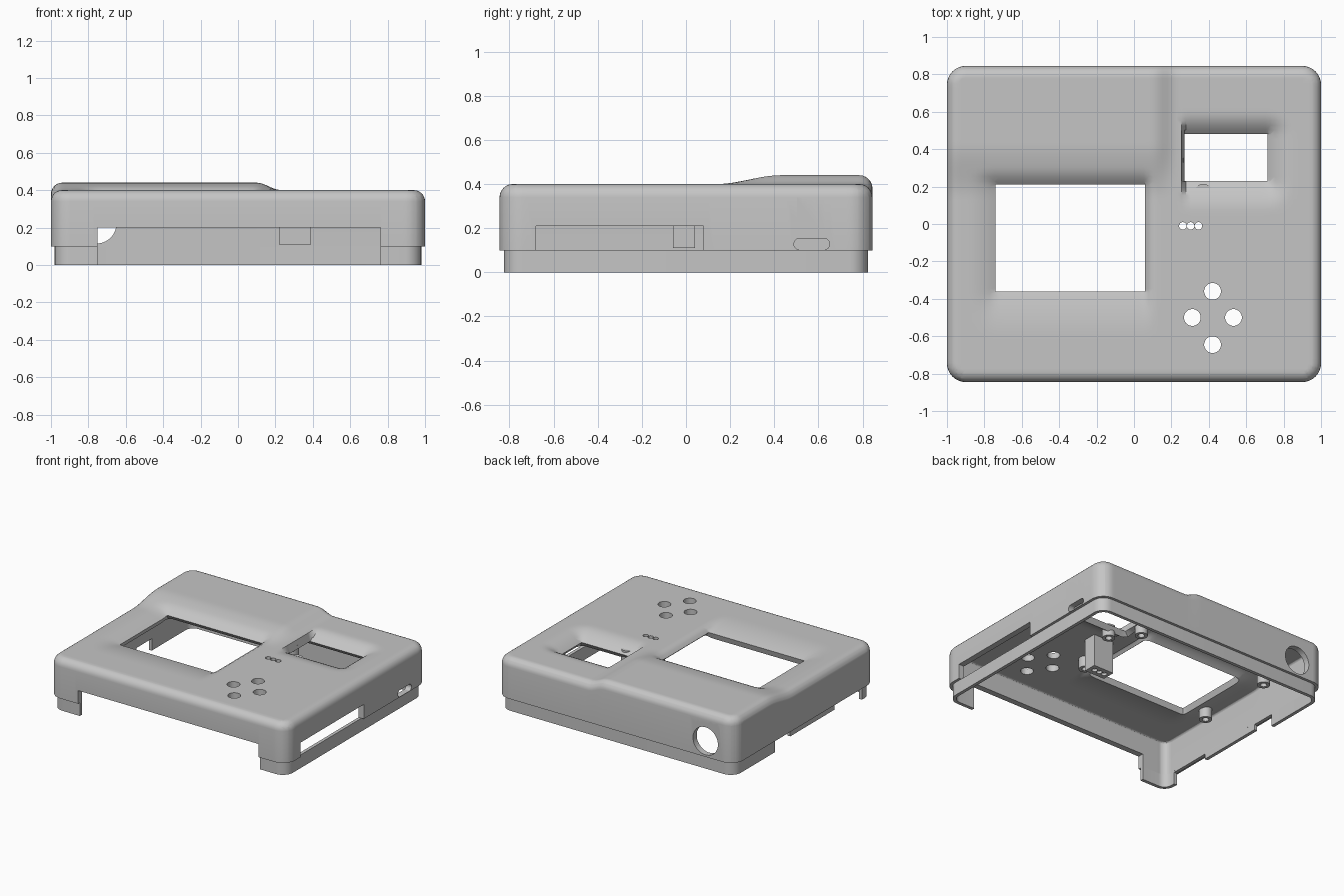
import bpy, bmesh, math
from mathutils import Vector, Matrix

if "Cube" in bpy.data.objects:
    bpy.data.objects.remove(bpy.data.objects["Cube"])

grey = bpy.data.materials.new("matte grey")
grey.use_nodes = True
GREY = (0.56, 0.56, 0.56, 1)
grey.diffuse_color = GREY
grey.node_tree.nodes["Principled BSDF"].inputs["Base Color"].default_value = GREY


def finish(bm, name, thickness):
    """Turn an open skin into a solid wall of the given thickness."""
    mesh = bpy.data.meshes.new(name)
    bm.to_mesh(mesh)
    bm.free()
    mesh.materials.append(grey)
    ob = bpy.data.objects.new(name, mesh)
    bpy.context.collection.objects.link(ob)
    mod = ob.modifiers.new("Wall", "SOLIDIFY")
    mod.thickness, mod.offset = thickness, -1
    bpy.ops.object.select_all(action="DESELECT")
    ob.select_set(True)
    bpy.context.view_layer.objects.active = ob
    bpy.ops.object.modifier_apply(modifier=mod.name)
    bpy.ops.object.shade_smooth_by_angle(angle=math.radians(32))


def skin(hx, hy, corner, z0, z1, top=0):
    """Open-bottomed rounded wall; with top > 0 it gets a rounded edge and a lid."""
    levels = [(z0, 0)]
    if top:
        for k in range(7):
            a = math.pi / 2 * k / 6
            levels.append((z1 - top + top * math.sin(a), top * (1 - math.cos(a))))
    else:
        levels.append((z1, 0))
    bm = bmesh.new()
    rings = []
    for z, inset in levels:
        ring = []
        for q, (sx, sy) in enumerate(((1, 1), (-1, 1), (-1, -1), (1, -1))):
            for k in range(9):
                a = math.pi / 2 * (q + k / 8)
                r = corner - inset
                ring.append(bm.verts.new((sx * (hx - corner) + r * math.cos(a),
                                          sy * (hy - corner) + r * math.sin(a), z)))
        rings.append(ring)
    for low, high in zip(rings, rings[1:]):
        for i in range(len(low)):
            j = (i + 1) % len(low)
            bm.faces.new((low[i], low[j], high[j], high[i]))
    if top:
        bm.faces.new(rings[-1])
    return bm


def rect(a0, a1, b0, b1):
    return [(a0, b0), (a1, b0), (a1, b1), (a0, b1)]


def circle(a, b, r, sides=20, stretch=0):
    """Circle, or a slot when its halves are pulled apart by stretch."""
    pts = []
    for k in range(sides):
        t = 2 * math.pi * (k + 0.5) / sides
        pts.append((a + r * math.cos(t) + math.copysign(stretch, math.cos(t)), b + r * math.sin(t)))
    return pts


def punch(bm, axis, sign, limit, outline):
    """Cut a convex, counter-clockwise outline through the wall facing one axis."""
    u, w = [i for i in range(3) if i != axis]
    lo = [min(p[i] for p in outline) for i in (0, 1)]
    hi = [max(p[i] for p in outline) for i in (0, 1)]

    def near(f):
        if f.calc_center_median()[axis] * sign < limit:
            return False
        us, ws = [v.co[u] for v in f.verts], [v.co[w] for v in f.verts]
        return max(us) > lo[0] and min(us) < hi[0] and max(ws) > lo[1] and min(ws) < hi[1]

    planes = []
    for p, q in zip(outline, outline[1:] + outline[:1]):
        co, no = Vector((0, 0, 0)), Vector((0, 0, 0))
        co[u], co[w] = p
        no[u], no[w] = q[1] - p[1], p[0] - q[0]
        planes.append((co, no.normalized()))
    for co, no in planes:
        faces = [f for f in bm.faces if near(f)]
        geom = faces + list({e for f in faces for e in f.edges}) + list({v for f in faces for v in f.verts})
        if geom:
            bmesh.ops.bisect_plane(bm, geom=geom, dist=1e-5, plane_co=co, plane_no=no)
    inside = [f for f in bm.faces if near(f)
              and all((f.calc_center_median() - co).dot(no) < 0 for co, no in planes)]
    bmesh.ops.delete(bm, geom=inside, context="FACES")


def smooth(a, b, v):
    t = min(max((v - a) / (b - a), 0), 1)
    return t * t * (3 - 2 * t)


def dish(x, y, window, widths, depth):
    """Hollow that sinks towards a window; widths: left, right, front, back."""
    x0, x1, y0, y1 = window
    left, right, front, back = widths
    dx = max((x0 - x) / left, (x - x1) / right, 0)
    dy = max((y0 - y) / front, (y - y1) / back, 0)
    return depth * max(0, 1 - math.hypot(dx, dy)) ** 2


MAIN = (-0.74, 0.06, -0.36, 0.21)
SMALL = (0.27, 0.715, 0.23, 0.48)
LIGHTS = [circle(x, -0.01, 0.02) for x in (0.261, 0.303, 0.345)]
FRONT = rect(-0.75, 0.763, -0.1, 0.2)


def relief(x, y):
    raised = 0.04 * smooth(0.14, 0.43, y) * (1 - smooth(0.1, 0.23, x))
    return (raised - dish(x, y, MAIN, (0.15, 0.05, 0.24, 0.09), 0.035)
            - dish(x, y, SMALL, (0.017, 0.14, 0.16, 0.12), 0.06))


# Upper shell, gridded so that the lid can be shaped
STEP = 0.025
bm = skin(1, 0.845, 0.1, 0.1, 0.4, 0.06)
for normal, reach in ((Vector((1, 0, 0)), 1), (Vector((0, 1, 0)), 0.845)):
    n = int(reach / STEP)
    for i in range(-n, n + 1):
        bmesh.ops.bisect_plane(bm, geom=bm.verts[:] + bm.edges[:] + bm.faces[:], dist=1e-5,
                               plane_co=normal * (i * STEP + 0.003), plane_no=normal)

# Windows, buttons and indicator holes in the lid
buttons = [circle(x, y, 0.045) for x, y in ((0.42, -0.36), (0.42, -0.645), (0.312, -0.5), (0.532, -0.5))]
for outline in [rect(*MAIN), rect(*SMALL)] + buttons + LIGHTS:
    punch(bm, 2, 1, 0.39, outline)

# Raised back corner and sunken window surrounds
for v in bm.verts:
    if v.co.z > 0.3:
        v.co.z += relief(v.co.x, v.co.y)

# Front port, side port, side slot and round cable hole
punch(bm, 1, -1, 0.82, FRONT)
punch(bm, 0, 1, 0.97, rect(-0.68, 0.08, 0, 0.21))
punch(bm, 0, 1, 0.97, circle(0.57, 0.128, 0.026, 20, 0.055))
punch(bm, 1, 1, 0.82, circle(-0.755, 0.22, 0.105, 32))
finish(bm, "case_shell", 0.045)

# Stepped lower lip with the front port and side notches
bm = skin(0.98, 0.825, 0.085, 0, 0.1)
punch(bm, 1, -1, 0.8, FRONT)
for y0, y1, z in ((0.15, 0.33, 0.09), (-0.38, 0.15, 0.05), (-0.71, -0.38, 0.09)):
    punch(bm, 0, -1, 0.96, rect(y0, y1, -0.1, z))
finish(bm, "lower_lip", 0.025)

# Hollow light guide under the indicator holes
bm = bmesh.new()
bmesh.ops.create_cube(bm, size=1, matrix=Matrix.Translation((0.305, -0.01, 0.24))
                      @ Matrix.Diagonal((0.17, 0.1, 0.26, 1)))
bmesh.ops.delete(bm, geom=[f for f in bm.faces if f.normal.z > 0.5 or f.calc_center_median().z > 0.3],
                 context="FACES")
for outline in LIGHTS:
    punch(bm, 2, -1, -0.12, outline)
finish(bm, "light_guide", 0.02)

# Screw posts around the windows
bm = bmesh.new()
for x, y in ((-0.86, 0.36), (-0.86, -0.26), (0.22, 0.34), (0.22, -0.26), (0.37, 0.17)):
    bmesh.ops.create_cone(bm, cap_ends=False, segments=24, radius1=0.045, radius2=0.045, depth=0.09,
                          matrix=Matrix.Translation((x, y, 0.32)))
finish(bm, "screw_posts", 0.022)
